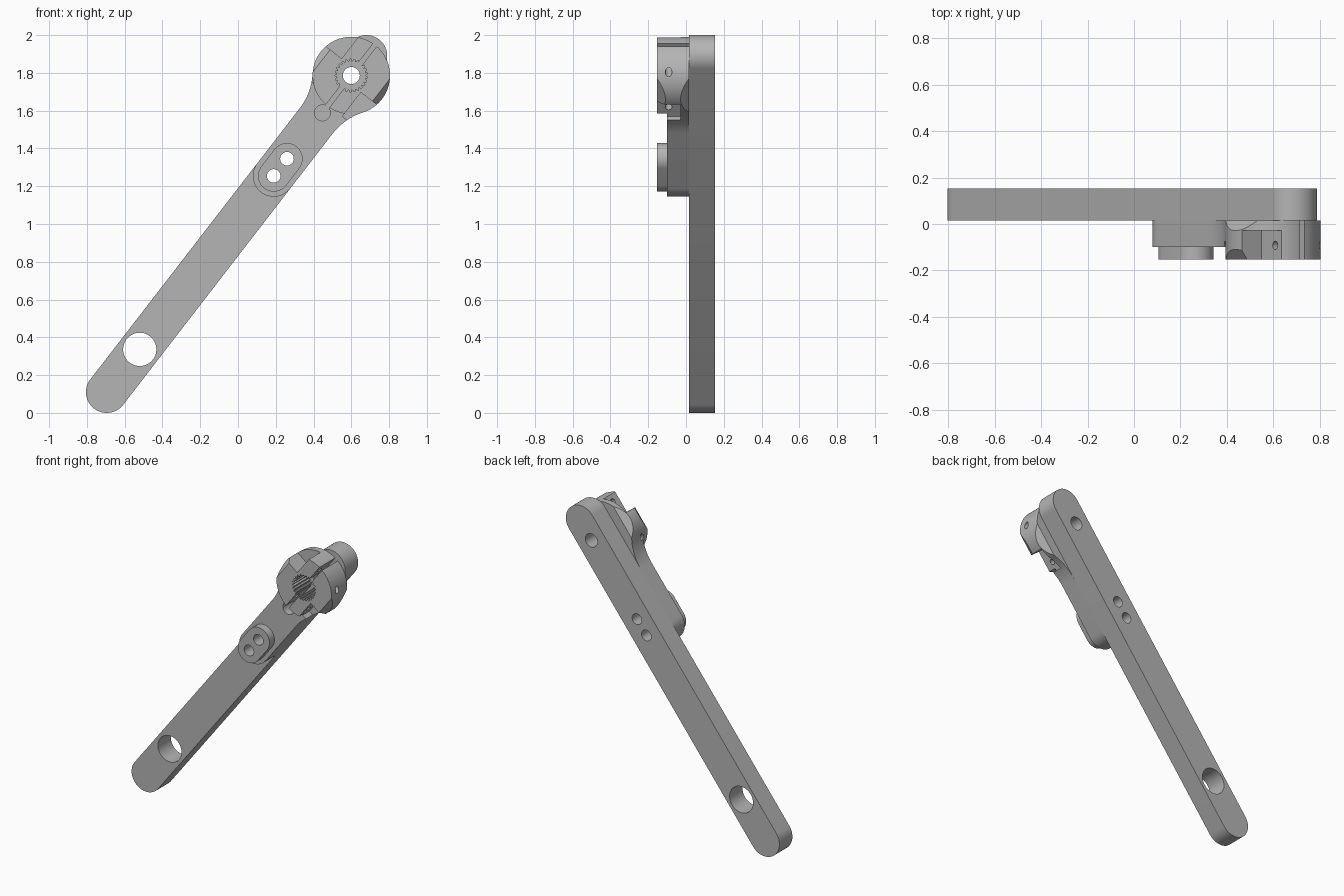
import bpy, bmesh
from math import sin, cos, pi, radians
from mathutils import Vector

if "Cube" in bpy.data.objects:
    bpy.data.objects.remove(bpy.data.objects["Cube"], do_unlink=True)

grey = bpy.data.materials.new("plain_grey")
grey.use_nodes = True
colour = (0.46, 0.46, 0.46, 1)
grey.diffuse_color = colour
grey.node_tree.nodes["Principled BSDF"].inputs["Base Color"].default_value = colour

# Arm frame: s runs up the arm, t runs across it, y is depth
START = Vector((-0.695, 0, 0.11))
END = Vector((0.68, 0, 1.89))
ALONG = (END - START).normalized()
ACROSS = Vector((ALONG.z, 0, -ALONG.x))
LENGTH = (END - START).length
HALF = 0.11
HUB = 2.118
HUB_R = 0.205
FRONT, STEP, SEAT, BACK = -0.153, -0.10, 0.015, 0.153


def prism(name, profile, lo, hi, axes="tsy"):
    """Extrude a profile; axes names its two directions, then the extrusion."""
    bm = bmesh.new()
    rings = []
    for level in (lo, hi):
        ring = []
        for a, b in profile:
            c = dict(zip(axes, (a, b, level)))
            ring.append(bm.verts.new(START + ALONG * c["s"] + ACROSS * c["t"]
                                     + Vector((0, c["y"], 0))))
        rings.append(ring)
    bm.faces.new(rings[0])
    bm.faces.new(rings[1])
    n = len(profile)
    for i in range(n):
        j = (i + 1) % n
        bm.faces.new((rings[0][i], rings[0][j], rings[1][j], rings[1][i]))
    bmesh.ops.recalc_face_normals(bm, faces=bm.faces)
    mesh = bpy.data.meshes.new(name)
    bm.to_mesh(mesh)
    bm.free()
    mesh.materials.append(grey)
    ob = bpy.data.objects.new(name, mesh)
    bpy.context.collection.objects.link(ob)
    return ob


def arc(a, b, r, start, stop, steps):
    return [(a + r * cos(start + (stop - start) * i / steps),
             b + r * sin(start + (stop - start) * i / steps)) for i in range(steps + 1)]


def circle(a, b, r, steps=48):
    return arc(a, b, r, 0, 2 * pi, steps)[:-1]


def obround(s0, s1, r):
    return arc(0, s0, r, pi, 2 * pi, 28) + arc(0, s1, r, 0, pi, 28)


def rect(a0, a1, b0, b1):
    return [(a0, b0), (a1, b0), (a1, b1), (a0, b1)]


def finish(ob, cutters):
    bpy.ops.object.select_all(action="DESELECT")
    bpy.context.view_layer.objects.active = ob
    ob.select_set(True)
    for cutter in cutters:
        mod = ob.modifiers.new("cut", "BOOLEAN")
        mod.operation = "DIFFERENCE"
        mod.solver = "EXACT"
        mod.object = cutter
        bpy.ops.object.modifier_apply(modifier=mod.name)
    bpy.ops.object.shade_smooth_by_angle(angle=radians(30))


# Main parts
bar = prism("arm_bar", obround(0, LENGTH, HALF), SEAT, BACK)
PIN_LOW, PIN_HIGH = 1.446, 1.561
boss = prism("raised_boss", obround(PIN_LOW, PIN_HIGH, 0.083), FRONT, STEP)
hub = prism("clamp_hub", circle(0, HUB, HUB_R, 96), FRONT, SEAT)

# Neck with concave flares running into the hub
FLARE = 0.33
drop = ((HUB_R + FLARE) ** 2 - (HALF + FLARE) ** 2) ** 0.5
scale = HUB_R / (HUB_R + FLARE)
touch = Vector(((HALF + FLARE) * scale, HUB - drop * scale))
flare_angle = Vector((-1, 0)).angle(touch - Vector((HALF + FLARE, HUB - drop)))
right = arc(HALF + FLARE, HUB - drop, FLARE, pi, pi - flare_angle, 14)
left = [(-t, s) for t, s in reversed(right)]
neck = prism("neck_pad", arc(0, PIN_LOW, HALF, pi, 2 * pi, 28) + right + left, STEP, SEAT)

# Holes through the bar and boss
big_hole = prism("big_hole_cutter", circle(0, 0.286, 0.088), -0.3, 0.3)
hub_hole = prism("shaft_hole_cutter", circle(0, HUB, 0.045), -0.3, 0.3)
pins = [prism("pin_hole_cutter", circle(0, s, 0.036, 32), -0.3, 0.3)
        for s in (PIN_LOW, PIN_HIGH)]

# Toothed socket, clamp slit and its round end
teeth = 25
spline = []
for i in range(teeth * 4):
    a = 2 * pi * i / (teeth * 4)
    r = 0.087 if i % 4 < 2 else 0.075
    spline.append((r * cos(a), HUB + r * sin(a)))
socket = prism("socket_cutter", spline, -0.3, 0.05)
slit = prism("slit_cutter", rect(-0.012, 0.012, HUB - 0.25, HUB + 0.3), -0.3, 0.05)
relief = prism("relief_cutter", circle(0, HUB - 0.25, 0.042), -0.3, 0.05)

# Opposed screw notches, screw holes and rim chamfers
notches, screws, chamfers = [], [], []
for side in (-1, 1):
    mid = HUB - side * 0.12
    notches.append(prism("notch_cutter", rect(side * 0.095, side * 0.4,
                                              mid - 0.08, mid + 0.08), -0.3, -0.028))
    screws.append(prism("screw_cutter", circle(HUB - side * 0.138, -0.092, 0.018, 24),
                        -0.4, 0.4, "syt"))
    for face, way in ((FRONT, 1), (SEAT, -1)):
        wedge = [(side * 0.161, face - way * 0.015), (side * 0.217, face + way * 0.06),
                 (side * 0.3, face + way * 0.06), (side * 0.3, face - way * 0.015)]
        chamfers.append(prism("chamfer_cutter", wedge, HUB - 0.13, HUB + 0.3, "tys"))

finish(bar, [big_hole, hub_hole] + pins)
finish(boss, pins)
finish(neck, pins + [relief, slit] + notches + screws)
finish(hub, chamfers + [socket, slit, relief] + notches + screws)

# Discard the cutting shapes
for cutter in [big_hole, hub_hole, socket, slit, relief] + pins + notches + screws + chamfers:
    bpy.data.objects.remove(cutter, do_unlink=True)
